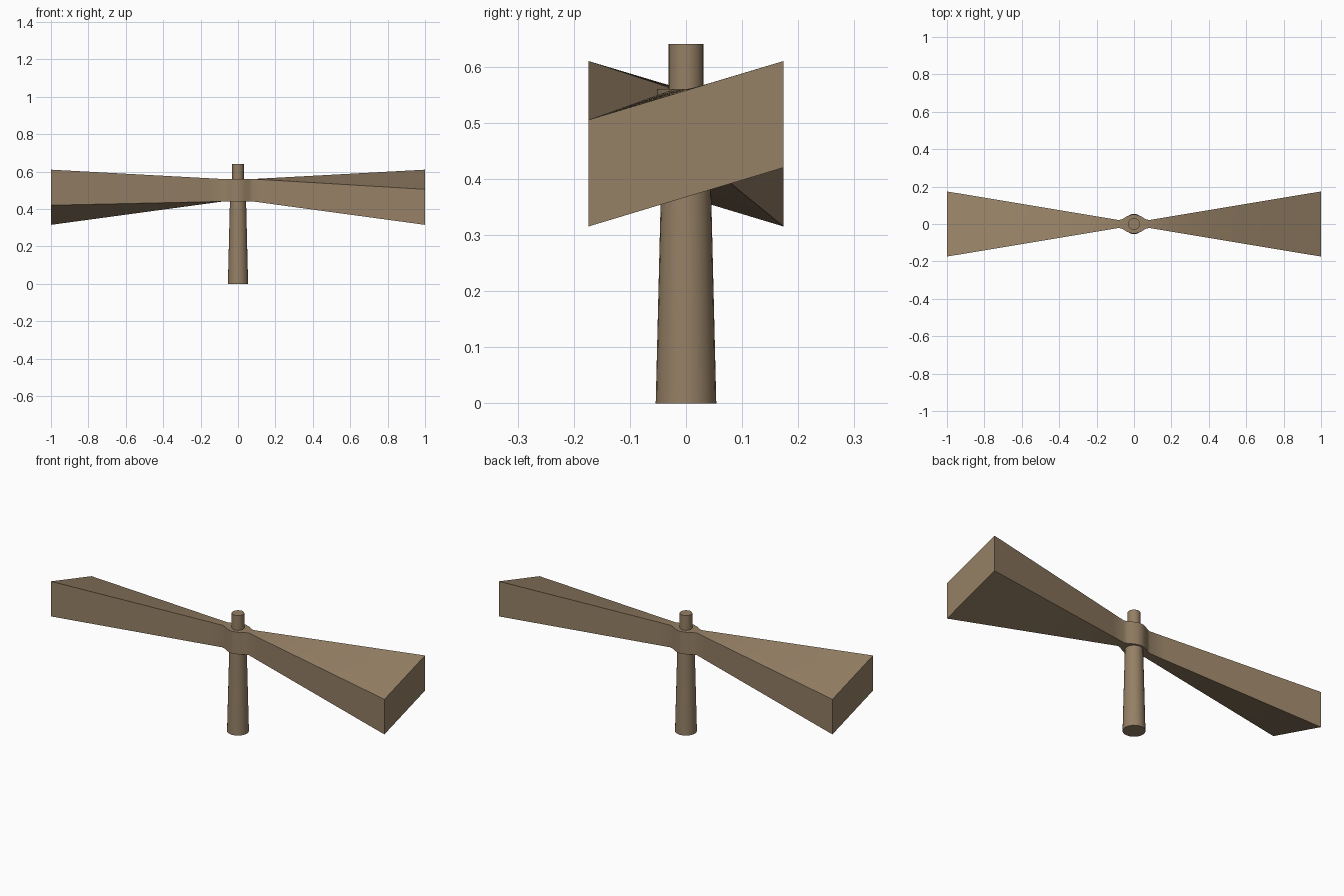
import bpy, bmesh, math

if "Cube" in bpy.data.objects:
    bpy.data.objects.remove(bpy.data.objects["Cube"])

wood = bpy.data.materials.new("brown wood")
wood.diffuse_color = (0.30, 0.215, 0.13, 1)
wood.use_nodes = True
wood.node_tree.nodes["Principled BSDF"].inputs["Base Color"].default_value = wood.diffuse_color


def finish(bm, name, angle):
    bmesh.ops.recalc_face_normals(bm, faces=bm.faces)
    me = bpy.data.meshes.new(name)
    bm.to_mesh(me)
    bm.free()
    me.materials.append(wood)
    ob = bpy.data.objects.new(name, me)
    bpy.context.collection.objects.link(ob)
    bpy.ops.object.select_all(action='DESELECT')
    ob.select_set(True)
    bpy.context.view_layer.objects.active = ob
    bpy.ops.object.shade_smooth_by_angle(angle=math.radians(angle))


def bridge(bm, rings):
    for a, b in zip(rings, rings[1:]):
        for i in range(len(a)):
            j = (i + 1) % len(a)
            bm.faces.new((a[i], a[j], b[j], b[i]))
    bm.faces.new(rings[0])
    bm.faces.new(rings[-1])


def turned(name, profile, sides=24):
    bm = bmesh.new()
    bridge(bm, [[bm.verts.new((r * math.cos(2 * math.pi * k / sides),
                               r * math.sin(2 * math.pi * k / sides), z))
                 for k in range(sides)] for r, z in profile])
    finish(bm, name, 30)


# Twisted propeller: sections are x, half width, top, bottom, edge rise
half = [(0.0, 0.052, 0.56, 0.44, 0), (0.02, 0.048, 0.56, 0.44, 0),
        (0.04, 0.040, 0.56, 0.44, 0), (0.06, 0.027, 0.56, 0.44, 0),
        (0.08, 0.021, 0.56, 0.44, 0)]
for k in range(1, 13):
    t = k / 12
    half.append((0.08 + 0.92 * t, 0.021 + 0.153 * t, 0.56 - 0.0025 * t,
                 0.44 - 0.0725 * t, 0.0525 * t))
sections = [(-x, w, a, b, -r) for x, w, a, b, r in half[:0:-1]] + half

bm = bmesh.new()
rings = []
for x, w, top, bot, rise in sections:
    pts = [(s * w, top + s * rise) for s in (-1, 0, 1)]
    pts += [(s * w, bot + s * rise) for s in (1, 0, -1)]
    rings.append([bm.verts.new((x, y, z)) for y, z in pts])
bridge(bm, rings)
finish(bm, "propeller", 35)

# Tapered handle and the peg above the hub
turned("handle", [(0.054, 0), (0.043, 0.45)])
turned("top_peg", [(0.031, 0.44), (0.031, 0.64)])
